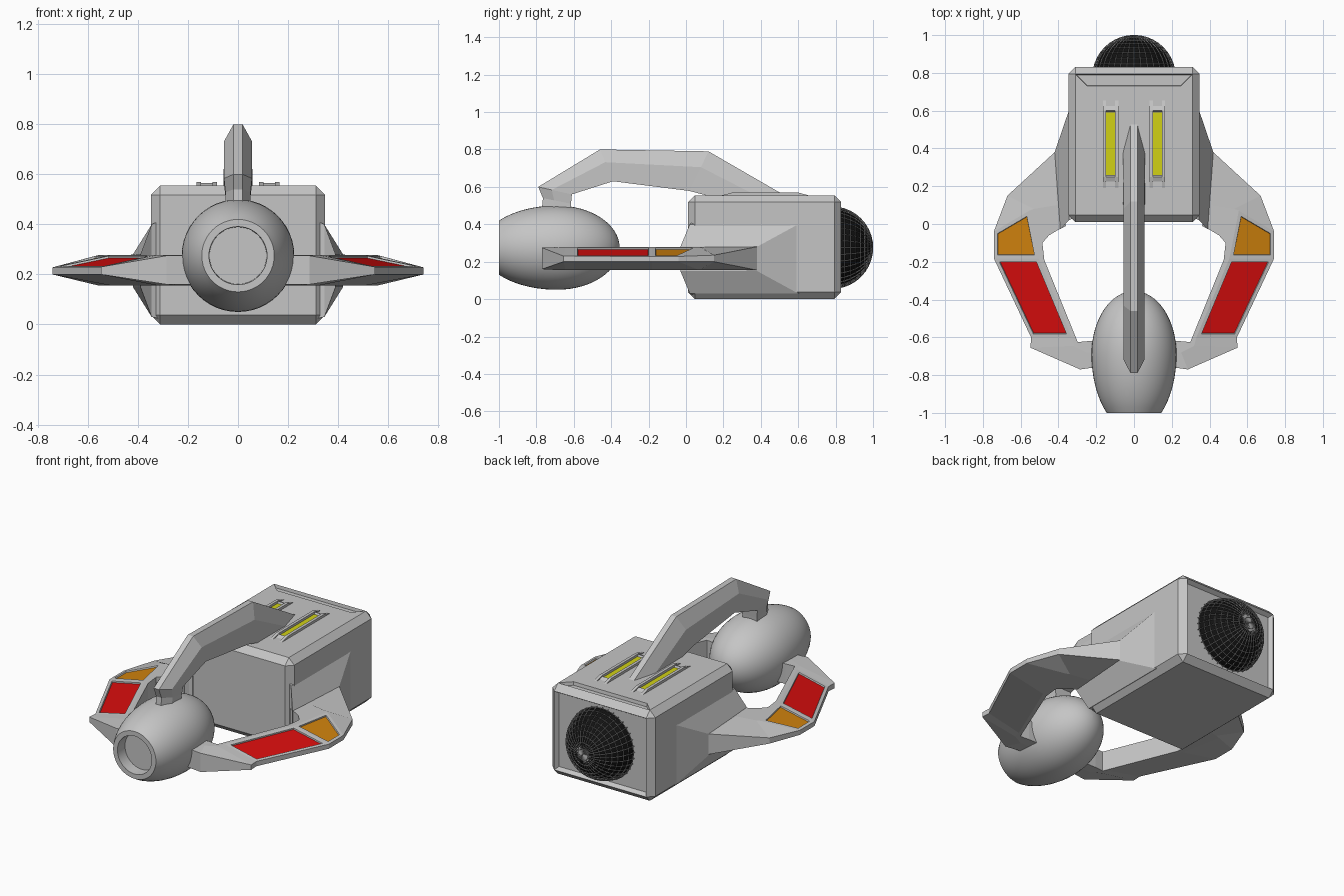
import bpy, bmesh, math
from mathutils import Vector

if "Cube" in bpy.data.objects:
    bpy.data.objects.remove(bpy.data.objects["Cube"])


def material(name, r, g, b):
    m = bpy.data.materials.new(name)
    m.diffuse_color = (r, g, b, 1)
    m.use_nodes = True
    m.node_tree.nodes["Principled BSDF"].inputs["Base Color"].default_value = m.diffuse_color
    return m


GREY = material("hull grey", 0.56, 0.56, 0.56)
RED = material("red panel", 0.68, 0.004, 0.004)
ORANGE = material("orange panel", 0.62, 0.22, 0.004)
YELLOW = material("yellow light", 0.64, 0.64, 0.008)
BLACK = material("black dome", 0.006, 0.006, 0.006)
WIRE = material("dark grey wire", 0.27, 0.27, 0.27)


def finish(name, bm, mats, mirror=False, smooth=False):
    me = bpy.data.meshes.new(name)
    bm.to_mesh(me)
    bm.free()
    ob = bpy.data.objects.new(name, me)
    bpy.context.collection.objects.link(ob)
    for m in mats:
        me.materials.append(m)
    if mirror:
        ob.modifiers.new("mirror", 'MIRROR')
    if smooth:
        bpy.ops.object.select_all(action='DESELECT')
        ob.select_set(True)
        bpy.context.view_layer.objects.active = ob
        bpy.ops.object.shade_smooth_by_angle(angle=math.radians(40))
    return ob


def loft(rings, caps=True):
    """Skin closed rings of points; returns the mesh and faces[i][j]."""
    bm = bmesh.new()
    vs = [[bm.verts.new(p) for p in ring] for ring in rings]
    n = len(vs[0])
    faces = [[bm.faces.new((a[j], a[(j + 1) % n], b[(j + 1) % n], b[j])) for j in range(n)]
             for a, b in zip(vs, vs[1:])]
    if caps:
        bm.faces.new(vs[0])
        bm.faces.new(vs[-1])
    bmesh.ops.recalc_face_normals(bm, faces=bm.faces)
    return bm, faces


def box(x0, x1, y0, y1, z0, z1):
    bm = bmesh.new()
    bmesh.ops.create_cube(bm, size=1)
    for v in bm.verts:
        v.co = ((x0 + x1) / 2 + v.co.x * (x1 - x0),
                (y0 + y1) / 2 + v.co.y * (y1 - y0),
                (z0 + z1) / 2 + v.co.z * (z1 - z0))
    return bm


def inset(bm, axis, thick, depth):
    bm.normal_update()
    best = max((f for f in bm.faces if f.normal[axis] > 0.99),
               key=lambda f: f.calc_area() if f.tag is False else 0)
    bmesh.ops.inset_region(bm, faces=[best], thickness=thick, depth=depth, use_even_offset=True)


# main hull: chamfered box with recessed deck and rear bay
bm = box(-0.348, 0.348, 0.01, 0.83, 0, 0.555)
bmesh.ops.bevel(bm, geom=list(bm.edges), offset=0.037, segments=1, affect='EDGES')
inset(bm, 1, 0.015, -0.025)
inset(bm, 2, 0.062, 0)
inset(bm, 2, 0.003, -0.02)
finish("hull", bm, [GREY])

# flared shoulders that carry the side arms
def rect(x, y0, y1, z0, z1, xf):
    return [(xf, y0, z0), (x, y1, z0), (x, y1, z1), (xf, y0, z1)]

bm, _ = loft([rect(0.30, 0.04, 0.66, 0.02, 0.42, 0.30),
              rect(0.345, 0.02, 0.60, 0.03, 0.40, 0.345),
              rect(0.42, -0.03, 0.38, 0.15, 0.28, 0.39)])
finish("shoulder", bm, [GREY], mirror=True)

# side arms: inner edge, ridge, outer edge, then outer top and bottom heights
stations = [
    ((0.36, -0.01), (0.38, 0.10), (0.40, 0.40), 0.28, 0.155),
    ((0.40, -0.03), (0.41, 0.10), (0.42, 0.38), 0.28, 0.155),
    ((0.45, -0.06), (0.53, 0.08), (0.67, 0.15), 0.235, 0.20),
    ((0.485, -0.10), (0.555, 0.07), (0.742, -0.04), 0.228, 0.20),
    ((0.475, -0.19), (0.505, -0.182), (0.742, -0.182), 0.228, 0.20),
    ((0.300, -0.62), (0.330, -0.60), (0.545, -0.60), 0.230, 0.20),
    ((0.297, -0.625), (0.318, -0.645), (0.548, -0.655), 0.230, 0.20),
    ((0.24, -0.62), (0.25, -0.68), (0.285, -0.77), 0.275, 0.16),
    ((0.16, -0.62), (0.17, -0.68), (0.18, -0.755), 0.275, 0.16)]
rings = []
for (ix, iy), (rx, ry), (ox, oy), ht, hb in stations:
    rings.append([(ix, iy, 0.155), (ix, iy, 0.278), (rx, ry, 0.278),
                  (ox, oy, ht), (ox, oy, hb), (rx, ry, 0.155)])
bm, faces = loft(rings)
for i, slot in ((3, 2), (4, 1)):  # sunken coloured panels
    f = faces[i][2]
    bmesh.ops.inset_region(bm, faces=[f], thickness=0.019, depth=0, use_even_offset=True)
    bmesh.ops.inset_region(bm, faces=[f], thickness=0.002, depth=-0.008, use_even_offset=True)
    f.material_index = slot
finish("side_arm", bm, [GREY, RED, ORANGE], mirror=True)

# overhead boom: bottom point, top point (y, z), half width
boom = [((0.20, 0.53), (0.57, 0.53), 0.058),
        ((0.02, 0.578), (0.12, 0.79), 0.056),
        ((-0.39, 0.63), (-0.46, 0.80), 0.056),
        ((-0.61, 0.56), (-0.79, 0.60), 0.056),
        ((-0.615, 0.51), (-0.765, 0.54), 0.050),
        ((-0.62, 0.44), (-0.775, 0.44), 0.050)]
rings = []
for b, t, w in boom:
    b, t = Vector(b), Vector(t)
    m = b.lerp(t, 0.6)
    rings.append([(-w, *b), (-w, *m), (-0.018, *t), (0.018, *t), (w, *m), (w, *b)])
bm, _ = loft(rings)
finish("boom", bm, [GREY])

# deck vents: sloped rails, ramp and yellow light strip
def ramp(name, x0, x1, prof):
    bm, _ = loft([[(x, y, z) for y, z in prof] for x in (x0, x1)])
    finish(name, bm, [GREY], mirror=True)

rail = [(0.14, 0.53), (0.14, 0.542), (0.25, 0.57), (0.60, 0.57), (0.70, 0.542), (0.70, 0.53)]
bed = [(0.16, 0.53), (0.25, 0.565), (0.26, 0.55), (0.59, 0.55), (0.60, 0.565), (0.69, 0.53)]
ramp("vent_inner_rail", 0.083, 0.101, rail)
ramp("vent_outer_rail", 0.147, 0.165, rail)
ramp("vent_bed", 0.10, 0.148, bed)
finish("vent_light", box(0.101, 0.147, 0.26, 0.59, 0.549, 0.556), [YELLOW], mirror=True)

# front pod: lathed egg with a hollow nozzle
prof = []
for k in range(17):
    a = math.pi / 2 * k / 16
    prof.append((-0.69 + 0.335 * math.cos(a), 0.225 * max(math.sin(a), 0.004)))
for k in range(1, 11):
    d = 0.31 * k / 10
    prof.append((-0.69 - d, 0.225 * math.sqrt(1 - (d / 0.405) ** 2)))
prof += [(-1.0, 0.116), (-0.93, 0.114), (-0.93, 0.002)]
N = 48
bm, _ = loft([[(r * math.cos(2 * math.pi * j / N), y, 0.275 + r * math.sin(2 * math.pi * j / N))
               for j in range(N)] for y, r in prof])
finish("pod", bm, [GREY], smooth=True)

# rear dome: black ball under a wire lattice, poles along y
def dome(name, radius, mat, smooth):
    bm = bmesh.new()
    bmesh.ops.create_uvsphere(bm, u_segments=36, v_segments=20, radius=radius)
    ob = finish(name, bm, [mat], smooth=smooth)
    ob.rotation_euler = (math.pi / 2, 0, 0)
    ob.location = (0, 0.78, 0.275)
    return ob

dome("dome_core", 0.210, BLACK, True)
w = dome("dome_lattice", 0.217, WIRE, False).modifiers.new("wire", 'WIREFRAME')
w.thickness = 0.008
w.use_even_offset = False
